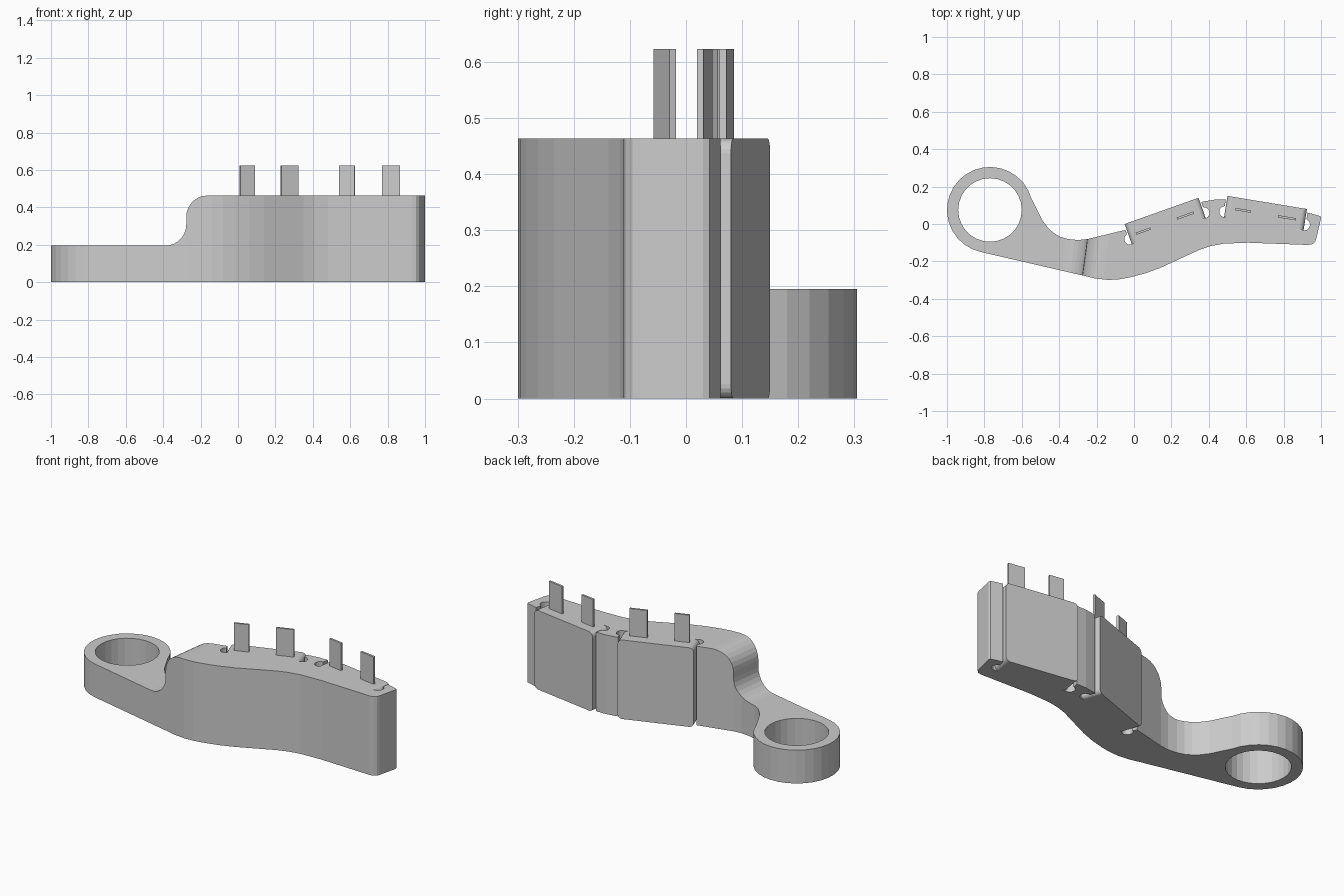
import bpy, bmesh
from math import cos, sin, radians, pi, atan2
from mathutils import Vector, Matrix

if "Cube" in bpy.data.objects:
    bpy.data.objects.remove(bpy.data.objects["Cube"])

H = 0.463            # body height
RING = (-0.77, 0.075)


def prism(name, points, sweep):
    """Flat-faced solid: polygon swept along a vector."""
    bm = bmesh.new()
    face = bm.faces.new([bm.verts.new(p) for p in points])
    new = bmesh.ops.extrude_face_region(bm, geom=[face])["geom"]
    moved = [g for g in new if isinstance(g, bmesh.types.BMVert)]
    bmesh.ops.translate(bm, verts=moved, vec=Vector(sweep))
    bmesh.ops.recalc_face_normals(bm, faces=bm.faces)
    mesh = bpy.data.meshes.new(name)
    bm.to_mesh(mesh)
    bm.free()
    ob = bpy.data.objects.new(name, mesh)
    bpy.context.collection.objects.link(ob)
    return ob


def arc(cx, cy, r, a0, a1, n):
    return [(cx + r * cos(radians(a0 + (a1 - a0) * i / n)),
             cy + r * sin(radians(a0 + (a1 - a0) * i / n))) for i in range(n + 1)]


def cut(target, cutter):
    mod = target.modifiers.new("cut", "BOOLEAN")
    mod.operation, mod.solver, mod.object = "DIFFERENCE", "EXACT", cutter
    bpy.context.view_layer.objects.active = target
    bpy.ops.object.modifier_apply(modifier=mod.name)
    bpy.data.objects.remove(cutter)


def round_hole(x, y, r, n):
    pts = arc(x, y, r, 0, 360, n)[:-1]
    return prism("hole_cutter", [(px, py, -0.2) for px, py in pts], (0, 0, 1))


# arm body outline: ring eye, front edge, end, back edge
outline = arc(*RING, 0.23, 15, 256.6, 20)
outline += [(-0.275, -0.275), (-0.21, -0.291), (-0.14, -0.299), (-0.08, -0.296),
            (-0.02, -0.285), (0.06, -0.264), (0.14, -0.235), (0.35, -0.138),
            (0.41, -0.118), (0.48, -0.105), (0.61, -0.1),
            (0.93, -0.112), (0.953, -0.108), (0.968, -0.095), (0.974, -0.08),
            (1.0, 0.03), (0.996, 0.042), (0.925, 0.062),
            (0.49, 0.13), (0.43, 0.13), (0.37, 0.12), (-0.04, -0.03),
            (-0.25, -0.081), (-0.30, -0.086), (-0.355, -0.08), (-0.395, -0.068),
            (-0.43, -0.048), (-0.46, -0.02), (-0.49, 0.02), (-0.515, 0.07)]
body = prism("arm_body", [(x, y, 0) for x, y in outline], (0, 0, H))

# low eye end with S-shaped step
step = [(-1.2, 0.195)] + arc(-0.395, 0.31, 0.115, -90, 0, 7)
step += arc(-0.165, 0.348, 0.115, 180, 90, 7) + [(-0.165, 0.6), (-1.2, 0.6)]
cut(body, prism("step_cutter", [(x - 0.04, -0.6, z) for x, z in step], (0.16, 1.2, 0)))
cut(body, round_hole(*RING, 0.17, 28))

# contact pads in pockets, with relief holes at the inner corners
DEPTH, GAP = 0.113, 0.006
for i, (a, b) in enumerate([((-0.05, 0.0), (0.345, 0.14)), ((0.5, 0.15), (0.925, 0.08))], 1):
    a, b = Vector((*a, 0)), Vector((*b, 0))
    along = (b - a).normalized()
    inward = Vector((along.y, -along.x, 0))
    length = (b - a).length
    base, up = a - along * GAP - inward * 0.1, Vector((0, 0, 1))
    wide = along * (length + 2 * GAP)
    deep = inward * (DEPTH + 0.1)
    cut(body, prism("pocket_cutter", [p - up * 0.2 for p in
                    (base, base + wide, base + wide + deep, base + deep)], up))
    for end in (a, b):
        c = end + inward * 0.085
        cut(body, round_hole(c.x, c.y, 0.03, 16))
    r = 0.026
    rect = []
    for cx, cz, start in ((length - r, r, -90), (length - r, H - r, 0),
                          (r, H - r, 90), (r, r, 180)):
        rect += arc(cx, cz, r, start, start + 90, 5)
    prism(f"pad_{i}", [a + along * u + up * v for u, v in rect], inward * DEPTH)

# upright terminal blades
for i, (x, y, w, ang) in enumerate([(0.05, -0.038, 0.083, 20), (0.275, 0.045, 0.097, 20),
                                    (0.583, 0.073, 0.085, -9.4), (0.818, 0.033, 0.097, -9.4)], 1):
    rot = Matrix.Rotation(radians(ang), 3, "Z")
    pts = [rot @ Vector((sx * w / 2, sy * 0.006, 0)) + Vector((x, y, 0.42))
           for sx, sy in ((-1, -1), (1, -1), (1, 1), (-1, 1))]
    prism(f"terminal_{i}", pts, (0, 0, 0.203))
